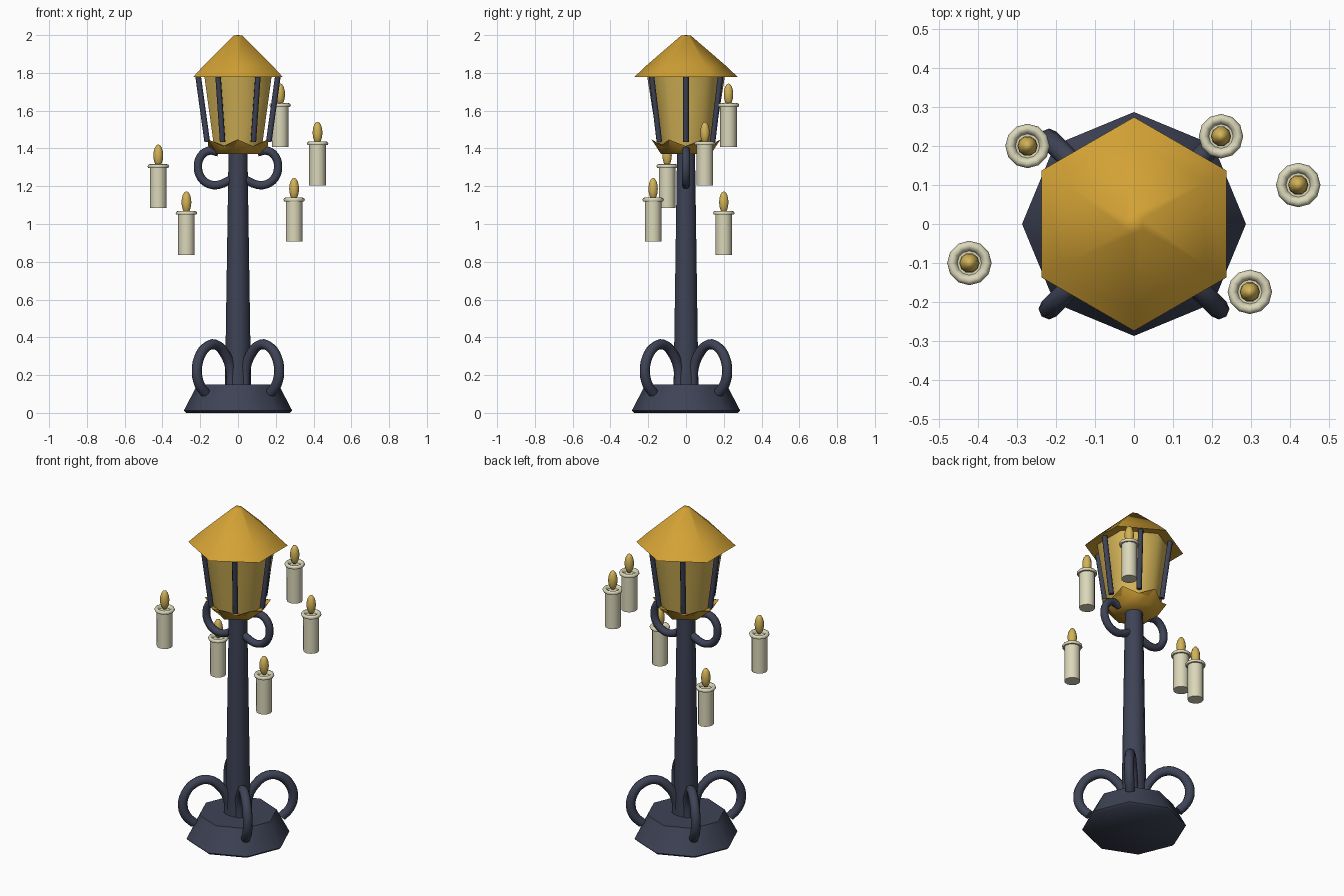
import bpy, bmesh, math
from mathutils import Vector

if "Cube" in bpy.data.objects:
    bpy.data.objects.remove(bpy.data.objects["Cube"])


def material(name, rgb):
    m = bpy.data.materials.new(name)
    m.diffuse_color = (*rgb, 1.0)
    m.use_nodes = True
    m.node_tree.nodes["Principled BSDF"].inputs["Base Color"].default_value = m.diffuse_color
    return m


IRON = material("dark_iron", (0.048, 0.056, 0.092))
GOLD = material("gold_metal", (0.65, 0.36, 0.035))
GLOW = material("glowing_yellow", (0.65, 0.45, 0.095))
WAX = material("cream_wax", (0.71, 0.68, 0.49))


def smooth(obj, angle):
    bpy.ops.object.select_all(action='DESELECT')
    obj.select_set(True)
    bpy.context.view_layer.objects.active = obj
    bpy.ops.object.shade_smooth_by_angle(angle=math.radians(angle))


def lathe(name, profile, sides, mat, phase=0.0, angle=50, loc=(0, 0, 0), lift=None):
    """Spin an (r, z) profile; r = 0 makes a pole. lift(ring, i) offsets z."""
    bm = bmesh.new()
    rings = []
    for j, (r, z) in enumerate(profile):
        if r == 0:
            rings.append([bm.verts.new((0, 0, z))] * sides)
            continue
        ring = []
        for i in range(sides):
            a = math.radians(phase) + 2 * math.pi * i / sides
            dz = lift(j, i) if lift else 0
            ring.append(bm.verts.new((r * math.cos(a), r * math.sin(a), z + dz)))
        rings.append(ring)
    for lo, hi in zip(rings, rings[1:]):
        for i in range(sides):
            k = (i + 1) % sides
            corners = list(dict.fromkeys((lo[i], lo[k], hi[k], hi[i])))
            if len(corners) > 2:
                bm.faces.new(corners)
    bmesh.ops.recalc_face_normals(bm, faces=bm.faces)
    mesh = bpy.data.meshes.new(name)
    bm.to_mesh(mesh)
    bm.free()
    mesh.materials.append(mat)
    obj = bpy.data.objects.new(name, mesh)
    obj.location = loc
    bpy.context.collection.objects.link(obj)
    smooth(obj, angle)
    return obj


def tube(name, points, radius, heading, mat):
    """Round bar along (r, z) points in the vertical plane at a heading."""
    a = math.radians(heading)
    cu = bpy.data.curves.new(name, 'CURVE')
    cu.dimensions = '3D'
    cu.bevel_depth = radius
    cu.bevel_resolution = 2
    cu.resolution_u = 3
    cu.use_fill_caps = True
    sp = cu.splines.new('BEZIER')
    sp.bezier_points.add(len(points) - 1)
    for p, (r, z) in zip(sp.bezier_points, points):
        p.co = (r * math.cos(a), r * math.sin(a), z)
        p.handle_left_type = p.handle_right_type = 'AUTO'
    obj = bpy.data.objects.new(name, cu)
    bpy.context.collection.objects.link(obj)
    bpy.ops.object.select_all(action='DESELECT')
    obj.select_set(True)
    bpy.context.view_layer.objects.active = obj
    bpy.ops.object.convert(target='MESH')
    obj = bpy.context.view_layer.objects.active
    obj.data.materials.clear()
    obj.data.materials.append(mat)
    smooth(obj, 60)


# Eight-sided foot and tapering pole
lathe("base", [(0, 0), (0.275, 0), (0.287, 0.012), (0.215, 0.15), (0, 0.15)], 8, IRON)
lathe("pole", [(0, 0.14), (0.069, 0.14), (0.05, 1.38), (0, 1.38)], 10, IRON)

# Curled legs on the diagonals
LEG = [(0.05, 0.14), (0.055, 0.23), (0.10, 0.315), (0.17, 0.362), (0.24, 0.347),
       (0.292, 0.29), (0.308, 0.215), (0.288, 0.15), (0.245, 0.105)]
for n in range(4):
    tube(f"curled_leg_{n + 1}", LEG, 0.027, 45 + 90 * n, IRON)

# Curled brackets under the lantern
BRACKET = [(0.105, 1.38), (0.155, 1.388), (0.198, 1.357), (0.212, 1.30),
           (0.195, 1.244), (0.15, 1.21), (0.10, 1.208), (0.04, 1.235)]
for n in range(2):
    tube(f"curled_bracket_{n + 1}", BRACKET, 0.022, 180 * n, IRON)

# Lantern bowl: six corners rise above the middles of its rim
MID = math.cos(math.radians(30))
bowl = lathe("lantern_bowl", [(0, 1.37), (0.132, 1.37), (0.182, 1.447), (0.15, 1.41), (0, 1.41)],
             12, GOLD, phase=30, angle=65,
             lift=lambda ring, i: -0.035 if ring == 2 and i % 2 else 0)
for v in bowl.data.vertices:
    step = round(math.degrees(math.atan2(v.co.y, v.co.x)) / 30)
    if step % 2 == 0:
        v.co.x *= MID
        v.co.y *= MID

# Glowing pane body and hexagonal roof, corners on the y axis
lathe("lantern_glass", [(0, 1.40), (0.145, 1.40), (0.207, 1.79), (0, 1.79)], 6, GLOW,
      phase=30, angle=65)
lathe("roof", [(0, 1.79), (0.205, 1.787), (0.274, 1.778), (0.212, 1.837), (0.025, 1.998), (0, 2.0)],
      6, GOLD, phase=30, angle=50)

# Slanted bars in front of the middle of each pane
for n in range(6):
    tube(f"lantern_bar_{n + 1}", [(0.163, 1.435), (0.212, 1.79)], 0.015, 60 * n, IRON)

# Floating candles with a rolled rim, shallow top and flame
CANDLES = [(-0.422, -0.10, 1.085), (-0.273, 0.20, 0.837), (0.297, -0.174, 0.908),
           (0.421, 0.10, 1.205), (0.223, 0.225, 1.408)]
WAX_PROFILE = [(0, 0), (0.044, 0), (0.044, 0.212), (0.053, 0.212), (0.057, 0.220),
               (0.053, 0.229), (0.045, 0.232), (0.036, 0.228), (0.031, 0.215), (0, 0.215)]
FLAME = [(0.026 * math.sin(math.pi * t / 8), 0.278 - 0.058 * math.cos(math.pi * t / 8))
         for t in range(1, 8)]
FLAME = [(0, 0.22)] + FLAME + [(0, 0.336)]
for n, loc in enumerate(CANDLES):
    lathe(f"candle_{n + 1}", WAX_PROFILE, 12, WAX, angle=50, loc=loc)
    lathe(f"flame_{n + 1}", FLAME, 10, GLOW, angle=60, loc=loc)
